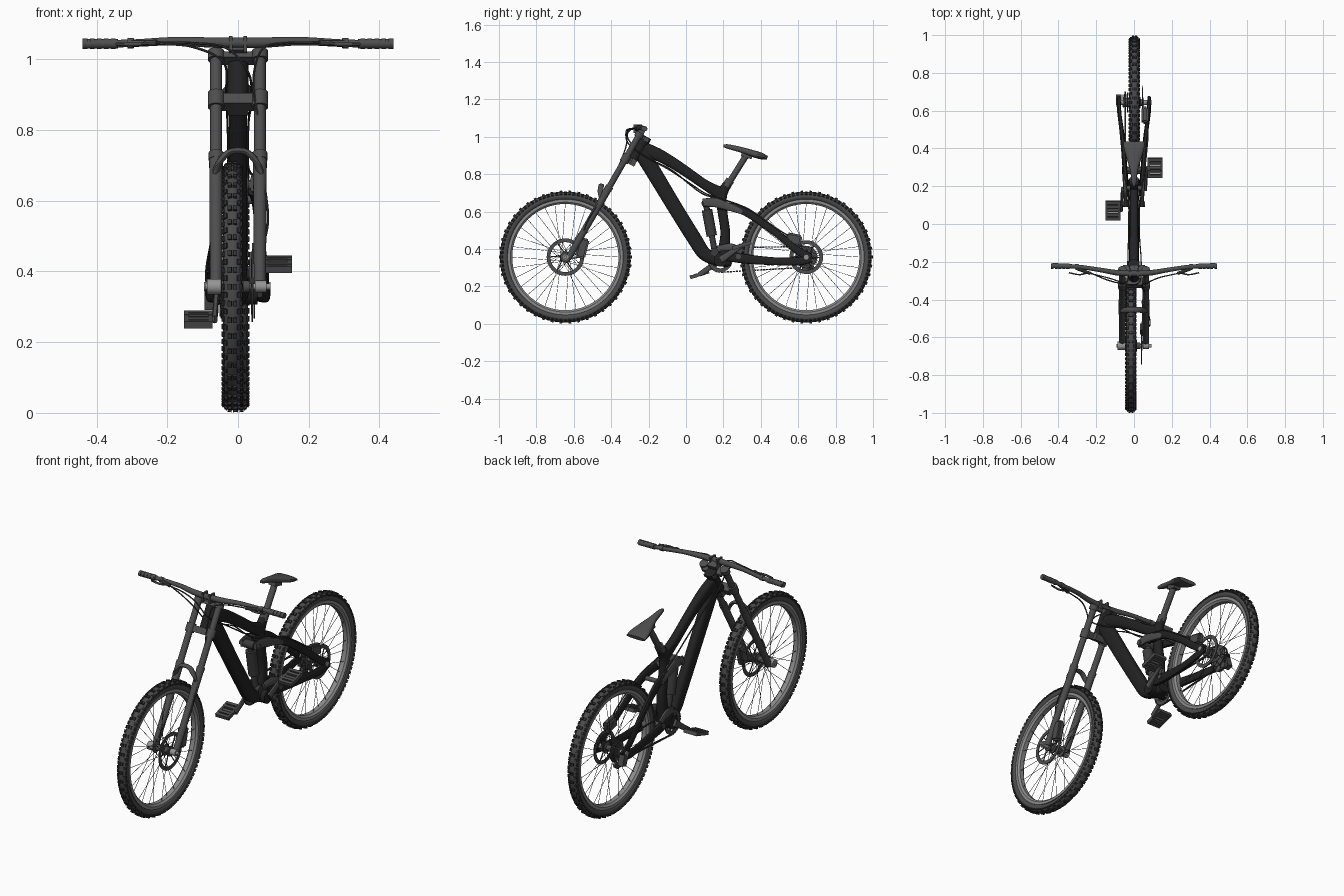
import bpy, bmesh, math
from mathutils import Vector, Matrix

if "Cube" in bpy.data.objects:
    bpy.data.objects.remove(bpy.data.objects["Cube"])

def material(name, v):
    m = bpy.data.materials.new(name)
    m.diffuse_color = (v, v, v, 1)
    m.use_nodes = True
    m.node_tree.nodes["Principled BSDF"].inputs["Base Color"].default_value = m.diffuse_color
    return m
BLACK, TYRE, KNOB, GREY = material("frame black", .016), material("tyre rubber", .07), material("tyre knob", .035), material("dark grey", .075)
RIM, SILVER, STEEL = material("rim grey", .26), material("silver", .3), material("dark steel", .045)

def finish(name, bm, mat, angle=.6):
    bmesh.ops.recalc_face_normals(bm, faces=bm.faces)
    for f in bm.faces: f.smooth = True
    for e in bm.edges:
        e.smooth = len(e.link_faces) == 2 and e.calc_face_angle(0) < angle
    me = bpy.data.meshes.new(name)
    bm.to_mesh(me); bm.free()
    me.materials.append(mat)
    bpy.context.collection.objects.link(bpy.data.objects.new(name, me))

def box(bm, loc, size, rot=Matrix()):
    bmesh.ops.create_cube(bm, size=1, matrix=Matrix.Translation(loc) @ rot @ Matrix.Diagonal((*size, 1)))

def rod(bm, a, b, r, n=12, r2=None):
    a, b = Vector(a), Vector(b)
    m = Matrix.Translation((a + b) / 2) @ (b - a).to_track_quat('Z', 'Y').to_matrix().to_4x4()
    bmesh.ops.create_cone(bm, cap_ends=True, segments=n, radius1=r, radius2=r if r2 is None else r2, depth=(b - a).length, matrix=m)

def bridge(bm, rings, closed):
    n = len(rings[0])
    for i in range(len(rings) if closed else len(rings) - 1):
        a, b = rings[i], rings[(i + 1) % len(rings)]
        for j in range(n):
            bm.faces.new((a[j], a[(j + 1) % n], b[(j + 1) % n], b[j]))

def lathe(bm, c, prof, n=64):
    """Spin a closed (x, r) profile round an x axis through c."""
    rings = []
    for i in range(n):
        t = 2 * math.pi * i / n
        rings.append([bm.verts.new((c[0] + x, c[1] + r * math.cos(t), c[2] + r * math.sin(t))) for x, r in prof])
    bridge(bm, rings, True)

def sweep(bm, pts, n=14, p=2, sub=5):
    """Loft a superellipse through points (x, y, z, half width, half height)."""
    P = [Vector(q) for q in pts]
    P = [P[0] * 2 - P[1]] + P + [P[-1] * 2 - P[-2]]
    S = []
    for i in range(1, len(P) - 2):
        a, b, c, d = P[i - 1:i + 3]
        for k in range(sub):
            t = k / sub
            S.append(.5 * (2 * b + (c - a) * t + (2 * a - 5 * b + 4 * c - d) * t * t + (3 * b - a - 3 * c + d) * t ** 3))
    S.append(P[-2])
    C = [Vector(s[:3]) for s in S]
    d = C[-1] - C[0]
    ref = Vector((0, 0, 1)) if abs(d.x) > .8 * d.length else Vector((1, 0, 0))
    rings = []
    for i, s in enumerate(S):
        t = (C[min(i + 1, len(C) - 1)] - C[max(i - 1, 0)]).normalized()
        side = (ref - t * ref.dot(t)).normalized()
        up = t.cross(side)
        ring = []
        for j in range(n):
            u = 2 * math.pi * (j + .5) / n
            cu, su = math.cos(u), math.sin(u)
            ring.append(bm.verts.new(C[i] + side * s[3] * math.copysign(abs(cu) ** (2 / p), cu)
                                     + up * s[4] * math.copysign(abs(su) ** (2 / p), su)))
        rings.append(ring)
    bridge(bm, rings, False)
    bm.faces.new(rings[0]); bm.faces.new(rings[-1])

def part(name, mat, pts, **kw):
    bm = bmesh.new(); sweep(bm, pts, **kw); finish(name, bm, mat)

def cable(name, pts, r=.0035):
    part(name, STEEL, [(*q, r, r) for q in pts], n=6, sub=6)

# Wheels: tyre with knobs, rim, spokes, hub, brake disc
def wheel(tag, c, disc_x, disc_r):
    bm = bmesh.new()
    lathe(bm, c, [(.0265 * math.cos(k * math.pi / 7), .326 + .024 * math.sin(k * math.pi / 7)) for k in range(14)], 72)
    finish(tag + "_tyre", bm, TYRE)
    bm = bmesh.new()
    for i in range(92):
        rows = [(.007, .349, .15, .011)] if i % 2 else [(.0165, .343, .6, .009)]
        for x, r, tilt, w in rows + [(.0235, .336, 1.0, .007)]:
            for s in (-1, 1):
                m = (Matrix.Translation(c) @ Matrix.Rotation(i * 2 * math.pi / 92, 4, 'X')
                     @ Matrix.Translation((s * x, 0, r)) @ Matrix.Rotation(s * tilt, 4, 'Y'))
                bmesh.ops.create_cube(bm, size=1, matrix=m @ Matrix.Diagonal((w, .015, .012, 1)))
    finish(tag + "_tyre_knobs", bm, KNOB)
    bm = bmesh.new()
    lathe(bm, c, [(-.0215, .309), (-.0215, .294), (-.012, .284), (.012, .284), (.0215, .294), (.0215, .309)])
    finish(tag + "_rim", bm, RIM)
    bm = bmesh.new()
    for i in range(32):
        s, a = (-1) ** i, i * 2 * math.pi / 32
        h = a + (.9 if i % 4 < 2 else -.9)
        rod(bm, Vector(c) + Vector((s * .028, .026 * math.cos(h), .026 * math.sin(h))),
            Vector(c) + Vector((s * .004, .287 * math.cos(a), .287 * math.sin(a))), .0012, 5)
    finish(tag + "_spokes", bm, STEEL)
    bm = bmesh.new()
    lathe(bm, c, [(-.05, .006), (-.05, .016), (-.032, .018), (-.031, .03), (-.026, .03), (-.022, .016), (.022, .016),
                  (.026, .03), (.031, .03), (.032, .018), (.05, .016), (.05, .006)], 24)
    finish(tag + "_hub", bm, GREY)
    bm = bmesh.new()
    d = Vector((disc_x, c[1], c[2]))
    lathe(bm, d, [(-.002, disc_r - .02), (.002, disc_r - .02), (.002, disc_r), (-.002, disc_r)], 36)
    for i in range(6):
        a = i * math.pi / 3
        rod(bm, d + Vector((0, .015 * math.cos(a - .6), .015 * math.sin(a - .6))),
            d + Vector((0, (disc_r - .01) * math.cos(a), (disc_r - .01) * math.sin(a))), .003, 6)
    rod(bm, d - Vector((.004, 0, 0)), d + Vector((.004, 0, 0)), .026, 20)
    finish(tag + "_brake_disc", bm, GREY)

FC, RC = (-.016, -.645, .357), (.002, .643, .357)
wheel("front", FC, .04, .1)
wheel("rear", RC, .046, .09)

# Fork: points along the raked leg, o = offset behind it
def F(x, z, o=0):
    return Vector((x, -.25 - .575 * (1.01 - z) + o * .867, z - o * .5))
RAKE = Matrix.Rotation(-math.atan(.575), 4, 'X')
bm = bmesh.new()
for s in (-1, 1):
    x = s * .062
    rod(bm, F(x, 1.02), F(x, .70), .0165, 20)
    rod(bm, F(x, .725), F(x, .35), .0195, 20, .017)
    rod(bm, F(x, .735), F(x, .715), .021, 20)
    for z, h in ((1.01, .012), (.885, .02)):
        rod(bm, F(x, z - h), F(x, z + h), .0235, 20)
finish("fork_legs", bm, GREY)
bm = bmesh.new()
for z, h in ((1.008, .018), (.885, .034)):
    box(bm, F(0, z, .012), (.115, .045, h), RAKE)
    box(bm, F(0, z, .035), (.06, .05, h), RAKE)
finish("fork_crowns", bm, GREY)
part("fork_arch", GREY, [(*F(x, z - .018, o), .009, .015) for x, z, o in
     ((-.064, .69, -.01), (-.052, .712, -.03), (-.028, .733, -.04), (0, .738, -.042), (.028, .733, -.04), (.052, .712, -.03), (.064, .69, -.01))])
bm = bmesh.new()
rod(bm, (-.088, -.645, .357), (-.042, -.645, .357), .022, 20)
rod(bm, (.048, -.645, .357), (.08, -.645, .357), .017, 20)
rod(bm, (-.092, -.645, .357), (.092, -.645, .357), .009)
finish("front_axle", bm, SILVER)
bm = bmesh.new()
box(bm, (.05, -.555, .405), (.036, .055, .11), Matrix.Rotation(-.25, 4, 'X'))
box(bm, (.058, .575, .452), (.036, .085, .062), Matrix.Rotation(-.2, 4, 'X'))
bmesh.ops.bevel(bm, geom=bm.edges[:], offset=.009, segments=2, affect='EDGES')
finish("brake_calipers", bm, GREY)

# Frame tubes
bm = bmesh.new()
rod(bm, F(0, .9, .037), F(0, 1.02, .037), .03, 20)
finish("head_tube", bm, BLACK)
part("down_tube", BLACK, [(0, -.255, .935, .024, .04), (0, -.2, .855, .026, .042), (0, -.07, .64, .026, .04), (0, .045, .455, .026, .039),
     (0, .105, .37, .028, .036), (0, .2, .335, .032, .03), (0, .24, .335, .03, .025)], p=3, n=16)
part("top_tube", BLACK, [(0, -.255, .948, .024, .036), (0, -.15, .905, .025, .034), (0, -.035, .838, .022, .029),
     (0, .1, .745, .022, .027), (0, .18, .7, .022, .034), (0, .2, .69, .02, .03)], p=3, n=16)
part("seat_tube", BLACK, [(0, .235, .765, .02, .02), (0, .19, .69, .022, .03), (0, .195, .6, .022, .026), (0, .21, .48, .024, .026), (0, .195, .35, .028, .034)], p=2.6)
bm = bmesh.new()
rod(bm, (-.055, .185, .342), (.055, .185, .342), .036, 24)
finish("bottom_bracket", bm, BLACK)

# Rear shock
bm = bmesh.new()
rod(bm, (0, .105, .65), (0, .155, .38), .016)
rod(bm, (0, .112, .61), (0, .138, .47), .028, 20)
for y, z in ((.105, .645), (.155, .385)):
    rod(bm, (-.03, y, z), (.03, y, z), .022, 16)
finish("rear_shock", bm, STEEL)

# Swing arm and rocker, mirrored
for s, side in ((-1, "right"), (1, "left")):
    part("seat_stay_" + side, BLACK, [(s * .04, .17, .635, .012, .02), (s * .05, .31, .605, .012, .023), (s * .063, .47, .495, .011, .02),
         (s * .076, .58, .405, .01, .019), (s * .08, .665, .35, .009, .024)], p=3)
    part("chain_stay_" + side, BLACK, [(s * .04, .18, .375, .013, .03), (s * .048, .3, .35, .013, .026), (s * .062, .47, .335, .012, .021),
         (s * .08, .6, .335, .01, .022), (s * .082, .67, .347, .009, .02)], p=3)
    part("rocker_" + side, GREY, [(s * .042, .09, .648, .008, .022), (s * .046, .16, .648, .009, .025), (s * .052, .25, .618, .009, .018), (s * .054, .3, .6, .008, .015)], p=3)
    part("lower_link_" + side, GREY, [(s * .036, .17, .4, .01, .018), (s * .05, .24, .41, .01, .02), (s * .054, .3, .385, .009, .015)], p=3)
bm = bmesh.new()
for y, z, w, r in ((.105, .645, .058, .014), (.19, .64, .056, .014), (.29, .602, .064, .012), (.28, .36, .064, .014)):
    rod(bm, (-w, y, z), (w, y, z), r, 16)
finish("pivot_bolts", bm, GREY)
bm = bmesh.new()
rod(bm, (-.096, .643, .357), (.092, .643, .357), .013, 16)
finish("rear_axle", bm, SILVER)

# Drivetrain on the -x side
BB = Vector((0, .185, .342))
bm = bmesh.new()
for i in range(8):
    x = -.028 - i * .0035
    rod(bm, (x, RC[1], RC[2]), (x - .002, RC[1], RC[2]), .06 - i * .0045, 28)
rod(bm, (-.055, RC[1], RC[2]), (-.027, RC[1], RC[2]), .024, 20)
finish("cassette", bm, GREY)
bm = bmesh.new()
lathe(bm, BB, [(-.048, .045), (-.044, .045), (-.044, .064), (-.048, .064)], 36)
for i in range(4):
    a = i * math.pi / 2 + .6
    rod(bm, BB + Vector((-.046, 0, 0)), BB + Vector((-.046, .05 * math.cos(a), .05 * math.sin(a))), .007, 8)
finish("chainring", bm, GREY)
loop = [BB + Vector((-.046, .066 * math.cos(a), .066 * math.sin(a))) for a in [math.radians(90 + 15 * k) for k in range(13)]]
loop += [Vector((-.046, y, z)) for y, z in ((.6, .3), (.63, .275), (.66, .27), (.685, .29), (.675, .312))]
loop += [Vector((-.046, RC[1] + .056 * math.cos(a), RC[2] + .056 * math.sin(a))) for a in [math.radians(-10 + 20 * k) for k in range(6)]]
bm = bmesh.new()
for a, b in zip(loop, loop[1:] + loop[:1]):
    n = max(1, round((b - a).length / .016))
    for k in range(n):
        box(bm, a.lerp(b, (k + .5) / n), (.007, .008, (b - a).length / n * .8), (b - a).to_track_quat('Z', 'X').to_matrix().to_4x4())
finish("chain", bm, STEEL)
bm = bmesh.new()
for y, z in ((.635, .29), (.672, .295)):
    rod(bm, (-.052, y, z), (-.04, y, z), .017, 14)
box(bm, (-.058, .653, .293), (.005, .065, .022))
box(bm, (-.08, .66, .325), (.03, .035, .06), Matrix.Rotation(.3, 4, 'X'))
finish("rear_derailleur", bm, GREY)

# Cranks and platform pedals
TILT = Matrix.Rotation(.3, 4, 'X')
for s, side in ((-1, "right"), (1, "left")):
    e = BB + Vector((s * .066, s * .113, s * .078))
    part("crank_" + side, GREY, [(s * .06, BB.y, BB.z, .01, .02), (*((e + BB + Vector((s * .06, 0, 0))) / 2), .008, .015), (*e, .008, .013)], p=3)
    bm = bmesh.new()
    c = e + Vector((s * .046, 0, 0))
    rod(bm, e, c + Vector((s * .04, 0, 0)), .009)
    for o in (-.045, -.022, .022, .045):
        box(bm, c + TILT @ Vector((0, o, 0)), (.08, .016, .02), TILT)
    for x in (-.034, .034):
        box(bm, c + Vector((x, 0, 0)), (.012, .1, .018), TILT)
    finish("pedal_" + side, bm, GREY)

# Saddle and seat post
part("saddle", GREY, [(0, .2, .952, .008, .007), (0, .225, .948, .013, .012), (0, .29, .932, .022, .015), (0, .35, .913, .04, .018),
     (0, .4, .898, .054, .018), (0, .435, .888, .056, .01)], p=2.6, n=18)
bm = bmesh.new()
rod(bm, (0, .19, .69), (0, .325, .905), .0165, 20)
rod(bm, (0, .215, .735), (0, .237, .77), .023, 20)
box(bm, (0, .325, .9), (.04, .06, .024), Matrix.Rotation(-.28, 4, 'X'))
finish("seat_post", bm, GREY)

# Handlebar, stem, grips, brake levers
half = [(.42, -.221, 1.043, .011), (.3, -.226, 1.045, .011), (.18, -.243, 1.051, .012), (.07, -.26, 1.047, .015)]
bar = [(-x, y, z, r, r) for x, y, z, r in half] + [(x, y, z, r, r) for x, y, z, r in half[::-1]]
part("handlebar", GREY, bar)
bm = bmesh.new()
for s in (-1, 1):
    box(bm, (s * .021, -.258, 1.043), (.01, .045, .045))
box(bm, (0, -.245, 1.028), (.05, .045, .03), RAKE)
finish("stem", bm, GREY)
for s, side in ((-1, "right"), (1, "left")):
    bm = bmesh.new()
    rod(bm, (s * .34, -.224, 1.044), (s * .432, -.22, 1.043), .0135, 16)
    for k in range(5):
        x = .346 + k * .02
        rod(bm, (s * x, -.223, 1.044), (s * (x + .013), -.223, 1.044), .0148, 16)
    finish("grip_" + side, bm, GREY)
    bm = bmesh.new()
    rod(bm, (s * .295, -.227, 1.045), (s * .312, -.226, 1.045), .0145, 14)
    rod(bm, (s * .305, -.235, 1.045), (s * .23, -.262, 1.046), .009, 10)
    sweep(bm, [(s * .25, -.26, 1.045, .005, .005), (s * .29, -.268, 1.043, .006, .004), (s * .345, -.258, 1.042, .005, .004)], n=8)
    finish("brake_lever_" + side, bm, GREY)

# Hoses
cable("front_brake_hose", [(.23, -.262, 1.046), (.13, -.285, 1.045), (.07, -.312, 1.03), (.045, -.318, .96), (.048, -.345, .88),
      (.068, -.39, .78), (.074, -.46, .66), (.085, -.53, .54), (.06, -.56, .44)])
cable("rear_brake_hose", [(-.23, -.262, 1.046), (-.12, -.29, 1.045), (-.03, -.32, 1.03), (.03, -.305, .96), (.038, -.2, .885), (.03, -.08, .825),
      (.028, .02, .745), (.03, .1, .69), (.045, .2, .665), (.062, .33, .615), (.075, .5, .5), (.055, .57, .46)])
cable("gear_cable", [(-.25, -.25, 1.045), (-.13, -.3, 1.035), (-.04, -.31, .99), (-.034, -.23, .9), (-.03, -.1, .83), (-.028, .03, .745), (-.03, .12, .69),
      (-.055, .3, .625), (-.075, .5, .49), (-.09, .64, .4), (-.085, .67, .33)])
